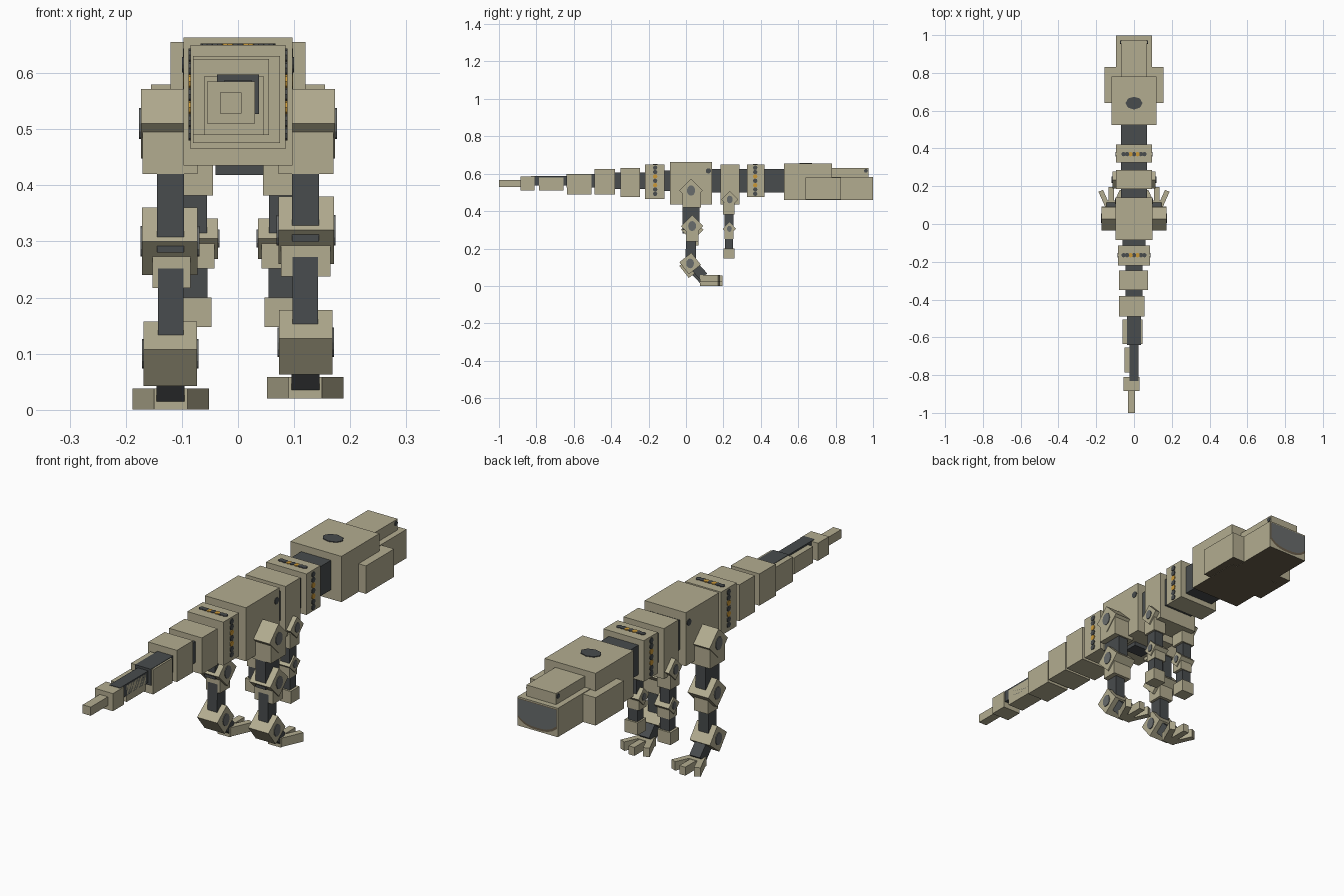
import bpy, bmesh, math
from mathutils import Matrix, Vector

if "Cube" in bpy.data.objects:
    bpy.data.objects.remove(bpy.data.objects["Cube"])


def mat(name, rgb):
    m = bpy.data.materials.new(name)
    m.diffuse_color = (*rgb, 1)
    m.use_nodes = True
    m.node_tree.nodes["Principled BSDF"].inputs["Base Color"].default_value = m.diffuse_color
    return m


SAND = mat("sand_plate", (0.45, 0.415, 0.28))
DARK = mat("dark_frame", (0.065, 0.072, 0.075))
GREY = mat("grey_metal", (0.14, 0.15, 0.15))
BROWN = mat("brown_underside", (0.14, 0.11, 0.07))
AMBER = mat("amber_light", (0.6, 0.32, 0.04))


def finish(bm, name, *mats):
    me = bpy.data.meshes.new(name)
    bm.to_mesh(me)
    bm.free()
    ob = bpy.data.objects.new(name, me)
    for m in mats:
        me.materials.append(m)
    bpy.context.collection.objects.link(ob)
    return ob


def block(name, x, y, z, m, pitch=0, yaw=0, under=None):
    """Box from x, y, z ranges, turned about its own centre."""
    bm = bmesh.new()
    c = Vector([(a + b) / 2 for a, b in (x, y, z)])
    s = [abs(b - a) for a, b in (x, y, z)]
    bmesh.ops.create_cube(bm, size=1)
    bm.transform(Matrix.Translation(c) @ Matrix.Rotation(math.radians(yaw), 4, 'Z')
                 @ Matrix.Rotation(math.radians(pitch), 4, 'X')
                 @ Matrix.Diagonal((*s, 1)))
    bm.normal_update()
    mats = [m]
    if under:
        mats.append(under)
        for f in bm.faces:
            f.material_index = int(f.normal.z < -0.9)
    return finish(bm, name, *mats)


def disc(name, pos, r, m, axis='X', squash=1, sides=12):
    """Thin round plate facing along an axis."""
    bm = bmesh.new()
    bmesh.ops.create_cone(bm, cap_ends=True, segments=sides, radius1=r, radius2=r, depth=0.006)
    bm.transform(Matrix.Diagonal((1, squash, 1, 1)))
    if axis == 'X':
        bm.transform(Matrix.Rotation(math.pi / 2, 4, 'Y'))
    bm.transform(Matrix.Translation(pos))
    return finish(bm, name, m)


# Tail, body and neck plates: x range, y range, z range
segments = [
    ("tail_tip", (-.032, .006), (-1, -.885), (.528, .565)),
    ("tail_plate_1", (-.055, .03), (-.885, -.81), (.51, .585)),
    ("tail_plate_2", (-.05, .025), (-.785, -.655), (.51, .58)),
    ("tail_plate_3", (-.06, .045), (-.635, -.505), (.49, .595)),
    ("tail_plate_4", (-.08, .055), (-.49, -.38), (.49, .625)),
    ("tail_plate_5", (-.08, .075), (-.35, -.245), (.475, .63)),
    ("rear_collar", (-.085, .085), (-.22, -.115), (.465, .65)),
    ("body", (-.097, .097), (-.085, .14), (.435, .663)),
    ("chest", (-.095, .095), (.185, .285), (.435, .65)),
    ("neck_collar", (-.095, .095), (.325, .42), (.475, .65)),
]
for n, x, y, z in segments:
    block(n, x, y, z, SAND)

# Dark spine showing between the plates: y range, half width, half height
for y0, y1, w, h in [(-.83, -.64, .025, .025), (-.64, -.38, .037, .035),
                     (-.38, -.2, .045, .045), (-.2, .05, .06, .055),
                     (.05, .54, .07, .063)]:
    block("spine", (-w, w), (y0, y1), (.562 - h, .562 + h), DARK)

# Collar lights on both sides and on top
for y, w in ((-.165, .085), (.37, .095)):
    for k in range(7):
        t = (k - 3) / 3
        m = AMBER if k in (2, 4) else DARK
        disc("collar_light", (t * .055, y, .65), .012, m, 'Z', sides=8)
        for s in (-1, 1):
            disc("collar_light", (s * w, y, .562 + t * .07), .012, m, sides=8)

# Head with dark brown underside
block("head", (-.12, .12), (.525, .78), (.46, .655), SAND, under=BROWN)
block("jaw_cheeks", (-.155, .155), (.64, .83), (.461, .58), SAND, under=BROWN)
block("snout", (-.095, .095), (.77, .999), (.46, .583), SAND, under=BROWN)
block("snout_ridge", (-.07, .07), (.77, .975), (.57, .63), SAND)
disc("crown_port", (0, .64, .655), .045, DARK, 'Z', .75, 8)
for s in (-1, 1):
    disc("nostril", (s * .07, .962, .615), .01, DARK)
    disc("neck_bolt", (s * .097, .12, .615), .014, DARK)


def face_plate(name, w, top, low, y, m):
    """Mouth plate with a curved lower edge."""
    bm = bmesh.new()
    pts = [(-w, top), (w, top)]
    for i in range(9):
        u = 1 - i / 4
        pts.append((u * w, low + .03 * abs(u) ** 3))
    f = bm.faces.new([bm.verts.new((x, y, z)) for x, z in pts])
    f.normal_update()
    if f.normal.y < 0:
        f.normal_flip()
    return finish(bm, name, m)


face_plate("mouth_rim", .093, .578, .466, 1.0, BROWN)
face_plate("mouth_grille", .091, .576, .476, 1.002, GREY)


def joint(name, x0, x1, y, z, half, s, pitch=45):
    """Square knuckle standing on its edge, with a round cap outside."""
    a = half / math.sqrt(2)
    block(name, (s * x0, s * x1), (y - a, y + a), (z - a, z + a), SAND, pitch)
    for x in (x0, x1):
        disc(name + "_cap", (s * x, y, z), half * .45, GREY, squash=.8)


def bar(name, x, w, a, b, t, s):
    """Square strut between two (y, z) points."""
    d = Vector(b) - Vector(a)
    c = (Vector(a) + Vector(b)) / 2
    block(name, (s * (x - w), s * (x + w)), (c.x - t / 2, c.x + t / 2),
          (c.y - d.length / 2, c.y + d.length / 2), DARK,
          math.degrees(math.atan2(-d.x, d.y)))


# Hind legs, one slightly raised
for s, dz in ((1, .02), (-1, 0)):
    X = .12
    joint("hip", .075, .173, .027, .51, .062, s)
    block("hip_guard", (s * .072, s * .17), (-.02, .08), (.42, .5), SAND)
    bar("thigh", X, .024, (.027, .5), (.027, .28 + dz), .092, s)
    joint("knee", .072, .171, .033, .30 + dz, .06, s)
    block("knee_guard", (s * .077, s * .165) if s > 0 else (-.152, -.085),
          (.0, .068), (.217 + dz, .285 + dz), SAND)
    bar("shin", X, .023, (.028, .28 + dz), (.025, .11 + dz), .055, s)
    joint("ankle", .073, .168, .022, .1 + dz, .058, s, 38)
    bar("foot_strut", X, .025, (.03, .1 + dz), (.095, .03 + dz), .05, s)
    # Foot and three splayed toes
    block("foot", (s * .09, s * .15), (.075, .125), (dz, .038 + dz), SAND)
    block("toe_middle", (s * .106, s * .134), (.11, .196), (dz, .036 + dz), SAND)
    for k in (-1, 1):
        cx = s * X + k * .037
        block("toe_side", (cx - .013, cx + .013), (.085, .18), (dz, .038 + dz), SAND, yaw=-k * 24)

# Fore limbs
for s in (-1, 1):
    joint("shoulder", .055, .115, .234, .462, .045, s)
    block("shoulder_guard", (s * .045, s * .108), (.197, .26), (.382, .445), SAND)
    bar("upper_arm", .077, .022, (.23, .45), (.23, .3), .048, s)
    joint("elbow", .036, .106, .232, .305, .036, s)
    block("elbow_guard", (s * .042, s * .1), (.205, .255), (.252, .298), SAND)
    bar("forearm", .076, .022, (.23, .3), (.23, .17), .042, s)
    block("hand", (s * .047, s * .108), (.201, .259), (.147, .2), SAND)

# Crossbar under the belly
block("hip_crossbar", (-.04, .045), (.0, .06), (.418, .44), DARK)
